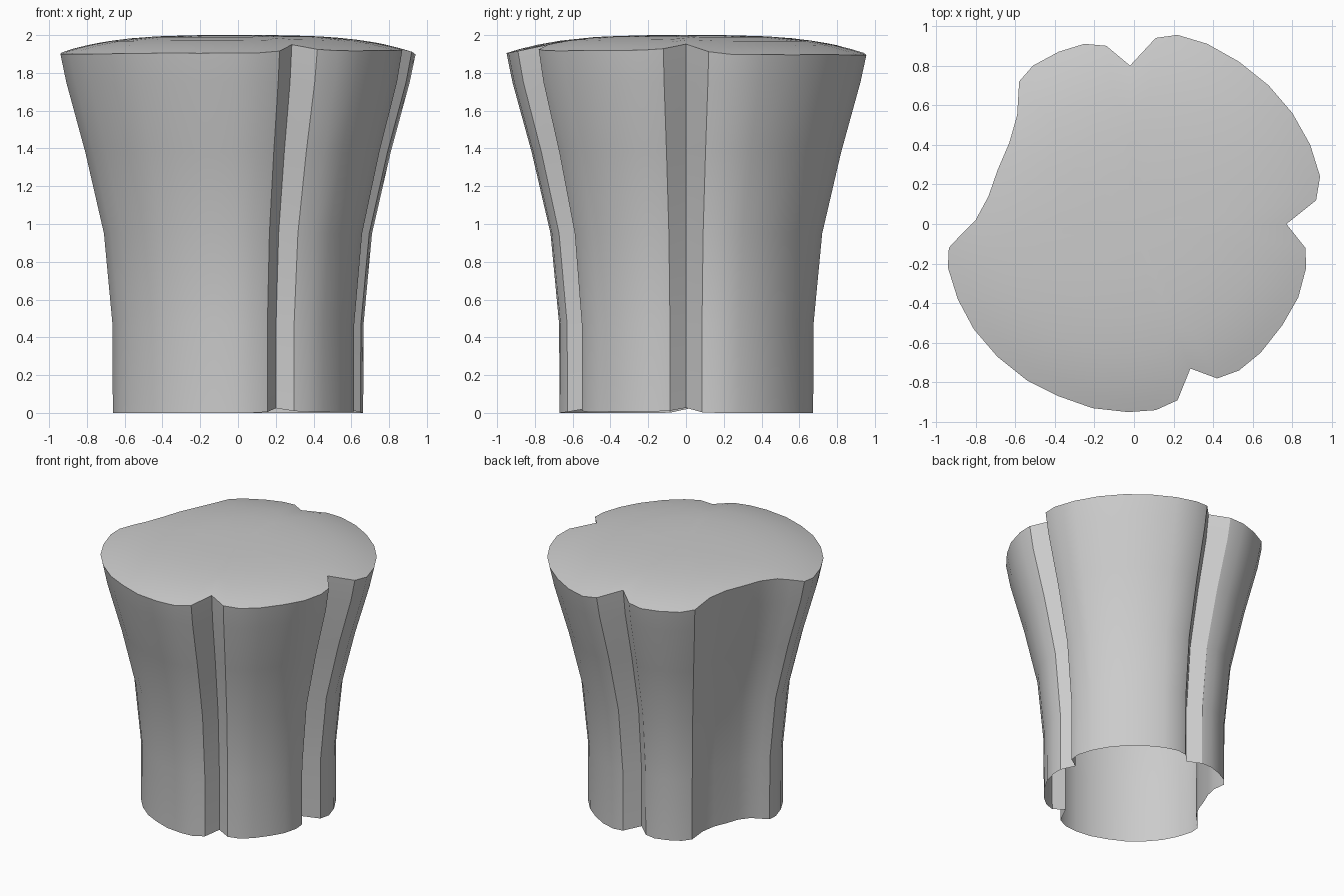
import bpy, bmesh, math

if "Cube" in bpy.data.objects:
    bpy.data.objects.remove(bpy.data.objects["Cube"])

# Rim outline seen from above, counter-clockwise from the right-hand notch
RIM = [(.77, 0), (.92, .12), (.94, .24), (.89, .40), (.80, .56), (.68, .70),
       (.53, .82), (.37, .91), (.22, .955), (.11, .94), (-.02, .80),
       (-.14, .90), (-.25, .91), (-.38, .87), (-.51, .80), (-.58, .72),
       (-.59, .55), (-.63, .41), (-.69, .27), (-.735, .14), (-.80, .02),
       (-.87, -.05), (-.935, -.12), (-.94, -.22), (-.89, -.38), (-.81, -.53),
       (-.69, -.67), (-.54, -.79), (-.38, -.87), (-.21, -.93), (-.03, -.95),
       (.11, -.94), (.22, -.89), (.285, -.73), (.42, -.78), (.53, -.74),
       (.64, -.65), (.75, -.51), (.83, -.37), (.87, -.22), (.865, -.12)]

# Flared wall: (height, scale of outline)
WALL = [(.47, .707), (.95, .755), (1.38, .86), (1.75, .967)]


def dome(r):
    return 2 - .095 * (r / .95) ** 3.3


def foot(r):
    return min(.03, max(0, .95 - r) * .15)


bm = bmesh.new()


def ring(scale, height):
    return [bm.verts.new((x * scale, y * scale, height(math.hypot(x, y))))
            for x, y in RIM]


def bridge(a, b):
    for i in range(len(a)):
        j = (i + 1) % len(a)
        bm.faces.new((a[i], a[j], b[j], b[i]))


# Open-bottomed fluted wall, then the shallow domed top
rings = [ring(.705, foot)]
rings += [ring(s, lambda r, z=z: z) for z, s in WALL]
rings += [ring(s, lambda r, s=s: dome(r * s)) for s in (1, .93, .83, .7, .5, .25)]
for a, b in zip(rings, rings[1:]):
    bridge(a, b)
centre = bm.verts.new((0, 0, 2))
last = rings[-1]
for i in range(len(last)):
    bm.faces.new((last[i], last[(i + 1) % len(last)], centre))

mesh = bpy.data.meshes.new("fluted_stump")
bm.to_mesh(mesh)
bm.free()
obj = bpy.data.objects.new("fluted_stump", mesh)
bpy.context.collection.objects.link(obj)
bpy.context.view_layer.objects.active = obj
obj.select_set(True)
bpy.ops.object.shade_smooth_by_angle(angle=math.radians(32))
